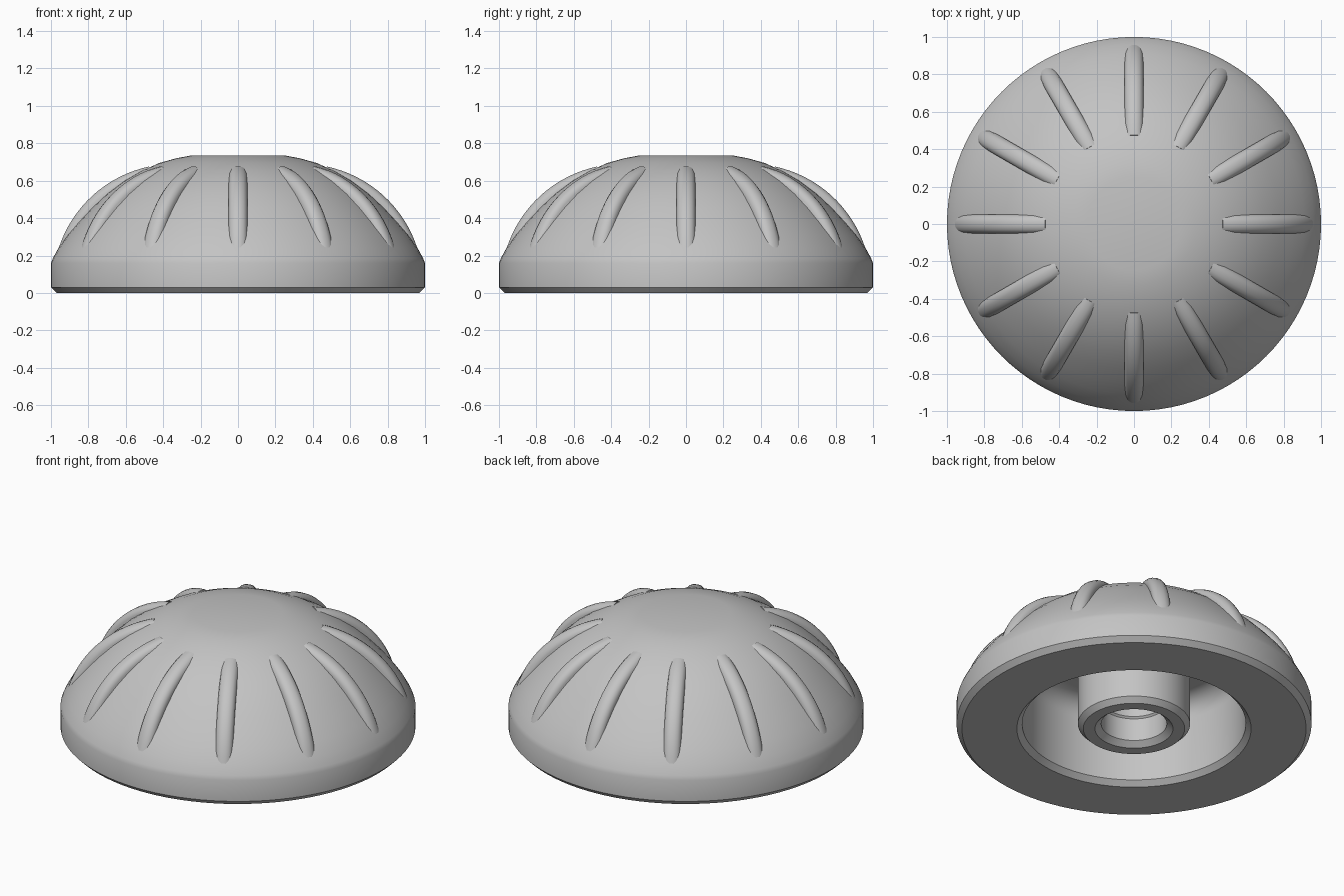
import bpy, bmesh
from math import sin, cos, pi, radians

cube = bpy.data.objects.get("Cube")
if cube:
    bpy.data.objects.remove(cube)

grey = bpy.data.materials.new("light grey")
grey.use_nodes = True
colour = (0.55, 0.55, 0.55, 1)
grey.diffuse_color = colour
grey.node_tree.nodes["Principled BSDF"].inputs["Base Color"].default_value = colour


def finish(name, bm):
    """Turn a bmesh into a smooth-shaded object."""
    bmesh.ops.remove_doubles(bm, verts=bm.verts, dist=1e-5)
    bmesh.ops.recalc_face_normals(bm, faces=bm.faces)
    mesh = bpy.data.meshes.new(name)
    bm.to_mesh(mesh)
    bm.free()
    mesh.materials.append(grey)
    ob = bpy.data.objects.new(name, mesh)
    bpy.context.collection.objects.link(ob)
    bpy.ops.object.select_all(action='DESELECT')
    ob.select_set(True)
    bpy.context.view_layer.objects.active = ob
    bpy.ops.object.shade_smooth_by_angle(angle=radians(30))
    return ob


def lathe(name, profile, steps=96):
    """Revolve an (r, z) profile around the z axis."""
    bm = bmesh.new()
    verts = [bm.verts.new((r, 0, z)) for r, z in profile]
    edges = [bm.edges.new(pair) for pair in zip(verts, verts[1:])]
    bmesh.ops.spin(bm, geom=verts + edges, cent=(0, 0, 0), axis=(0, 0, 1),
                   angle=2 * pi, steps=steps, use_merge=True)
    return finish(name, bm)


# Shell, boss and blind bore as one continuous profile, top centre to bore floor
dome = [(0, .735), (.25, .735), (.33, .72), (.42, .695), (.52, .65), (.61, .598),
        (.7, .53), (.78, .455), (.85, .38), (.91, .31), (.96, .24), (.99, .185), (1, .16)]
rim = [(1, .03), (.97, 0), (.66, 0), (.63, .03)]
fillet = [(.51 + .12 * cos(a * pi / 16), .38 + .12 * sin(a * pi / 16)) for a in range(9)]
boss = [(.316, .5), (.316, .03), (.286, 0), (.22, 0), (.185, .03),
        (.185, .17), (.175, .18), (.175, .45), (0, .45)]
lathe("domed_knob_body", dome + rim + fillet + boss)

# Grip ribs: a rounded section swept along an arc, repeated round the dome
half = [(.05, -.09), (.05, -.035), (.044, -.018), (.03, -.006), (.012, 0)]
section = half + [(-w, h) for w, h in reversed(half)]
bm = bmesh.new()
rows = []
for i in range(17):
    a = radians(18 + i * 60 / 16)
    rows.append([bm.verts.new((.34 + (.65 + h) * cos(a), w, .04 + (.65 + h) * sin(a)))
                 for w, h in section])
for p, q in zip(rows, rows[1:]):
    for j in range(len(section)):
        k = (j + 1) % len(section)
        bm.faces.new((p[j], p[k], q[k], q[j]))
bm.faces.new(rows[0])
bm.faces.new(rows[-1])
rib = finish("grip_rib", bm)
for n in range(1, 12):
    copy = bpy.data.objects.new("grip_rib_%d" % n, rib.data)
    copy.rotation_euler.z = n * pi / 6
    bpy.context.collection.objects.link(copy)
